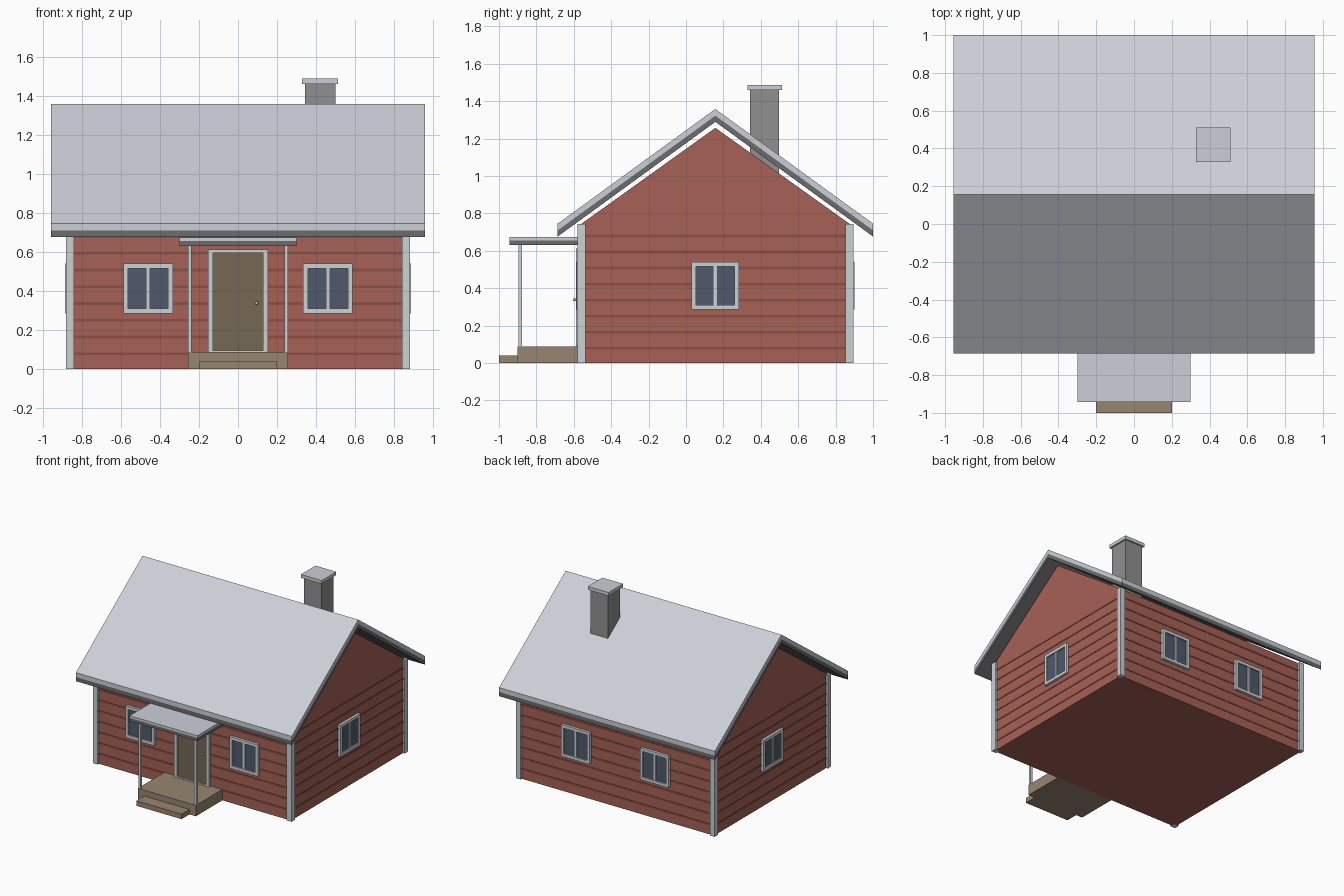
import bpy, bmesh

if "Cube" in bpy.data.objects:
    bpy.data.objects.remove(bpy.data.objects["Cube"])

def material(name, rgb):
    m = bpy.data.materials.new(name)
    m.diffuse_color = (*rgb, 1)
    m.use_nodes = True
    m.node_tree.nodes["Principled BSDF"].inputs["Base Color"].default_value = m.diffuse_color
    return m

RED = material("red_paint", (0.38, 0.12, 0.09))
DARK_RED = material("dark_red_paint", (0.26, 0.08, 0.06))
TRIM = material("trim_paint", (0.6, 0.64, 0.66))
ROOF = material("roof_metal", (0.6, 0.63, 0.68))
DARK = material("dark_grey", (0.15, 0.15, 0.15))
STONE = material("chimney_stone", (0.28, 0.28, 0.28))
GLASS = material("glass", (0.08, 0.1, 0.15))
WOOD = material("deck_wood", (0.31, 0.24, 0.16))
DOOR = material("door_wood", (0.18, 0.14, 0.09))

def finish(bm, name, mat):
    bmesh.ops.recalc_face_normals(bm, faces=bm.faces)
    me = bpy.data.meshes.new(name)
    bm.to_mesh(me)
    bm.free()
    ob = bpy.data.objects.new(name, me)
    me.materials.append(mat)
    bpy.context.collection.objects.link(ob)
    return ob

def box(name, x, y, z, mat):
    """Box from (min, max) ranges."""
    bm = bmesh.new()
    bmesh.ops.create_cube(bm, size=1)
    for v in bm.verts:
        v.co = [r[0] if c < 0 else r[1] for c, r in zip(v.co, (x, y, z))]
    return finish(bm, name, mat)

def extrude_x(name, profile, half, mat):
    """Extrude a (y, z) outline along x."""
    bm = bmesh.new()
    f = bm.faces.new([bm.verts.new((-half, y, z)) for y, z in profile])
    r = bmesh.ops.extrude_face_region(bm, geom=[f])
    for v in r["geom"]:
        if isinstance(v, bmesh.types.BMVert):
            v.co.x = half
    return finish(bm, name, mat)

WX, Y0, Y1, MID = 0.865, -0.565, 0.88, 0.157

# House body with gables
extrude_x("walls", [(Y0, 0), (Y1, 0), (Y1, 0.74), (MID, 1.257), (Y0, 0.74)], WX, RED)

# Roof: light covering above a dark underlayer
def chevron(top, bottom):
    e0, e1, drop = MID - 0.843, MID + 0.843, 0.613
    return [(e0, top - drop), (MID, top), (e1, top - drop),
            (e1, bottom - drop), (MID, bottom), (e0, bottom - drop)]

extrude_x("roof_covering", chevron(1.358, 1.322), 0.956, ROOF)
extrude_x("roof_underlayer", chevron(1.322, 1.289), 0.956, DARK)

# Siding grooves as thin dark strips on all four sides
for i in range(8):
    z = (0.072 + 0.0857 * i, 0.086 + 0.0857 * i)
    for s in (-1, 1):
        box("siding_strip_side", sorted((s * WX, s * (WX + 0.003))), (Y0, Y1), z, DARK_RED)
    box("siding_strip_front", (-WX, WX), (Y0 - 0.003, Y0), z, DARK_RED)
    box("siding_strip_back", (-WX, WX), (Y1, Y1 + 0.003), z, DARK_RED)

# Corner boards
for s in (-1, 1):
    for y in ((-0.58, -0.538), (0.852, 0.895)):
        box("corner_board", sorted((s * 0.838, s * 0.88)), y, (0, 0.743), TRIM)

# Windows: built facing -y at a local origin, then turned to their wall
def window(loc, angle):
    w, h, t = 0.127, 0.127, 0.024
    parts = [box("window_glass", (-w + 0.01, w - 0.01), (-0.01, 0), (-h + 0.01, h - 0.01), GLASS),
             box("window_mullion", (-0.01, 0.01), (-0.018, 0), (-h + t, h - t), TRIM)]
    for s in (-1, 1):
        parts.append(box("window_frame_side", sorted((s * (w - t), s * w)), (-0.021, 0), (-h, h), TRIM))
        parts.append(box("window_frame_rail", (-w + t, w - t), (-0.021, 0),
                         sorted((s * (h - t), s * h)), TRIM))
    for p in parts:
        p.location = loc
        p.rotation_euler.z = angle

PI = 3.14159265
for s in (-1, 1):
    window((s * 0.46, Y0, 0.413), 0)
    window((s * 0.35, Y1, 0.413), PI)
    window((s * WX, MID, 0.413), s * PI / 2)

# Door with frame and knob
box("door", (-0.128, 0.128), (Y0 - 0.014, Y0), (0.087, 0.597), DOOR)
for s in (-1, 1):
    box("door_frame_side", sorted((s * 0.127, s * 0.154)), (Y0 - 0.024, Y0), (0.087, 0.612), TRIM)
box("door_frame_top", (-0.127, 0.127), (Y0 - 0.024, Y0), (0.594, 0.612), TRIM)
box("door_threshold", (-0.127, 0.127), (Y0 - 0.024, Y0), (0.087, 0.097), TRIM)
bm = bmesh.new()
bmesh.ops.create_uvsphere(bm, u_segments=12, v_segments=8, radius=0.009)
for v in bm.verts:
    v.co.x += 0.095
    v.co.y += Y0 - 0.03
    v.co.z += 0.339
knob = finish(bm, "door_knob", TRIM)
for p in knob.data.polygons:
    p.use_smooth = True
box("door_knob_stem", (0.092, 0.098), (Y0 - 0.026, Y0 - 0.01), (0.336, 0.342), TRIM)

# Porch: deck, step, posts and flat canopy
box("porch_deck", (-0.257, 0.257), (-0.9, Y0), (0, 0.087), WOOD)
box("porch_step", (-0.2, 0.2), (-1.0, -0.9), (0, 0.04), WOOD)
for s in (-1, 1):
    box("porch_post", sorted((s * 0.238, s * 0.257)), (-0.895, -0.876), (0.087, 0.632), TRIM)
box("porch_roof_covering", (-0.3, 0.3), (-0.943, Y0), (0.655, 0.673), ROOF)
box("porch_roof_underlayer", (-0.3, 0.3), (-0.943, Y0), (0.63, 0.655), DARK)

# Chimney
box("chimney", (0.343, 0.498), (0.343, 0.498), (0.95, 1.46), STONE)
box("chimney_cap", (0.328, 0.512), (0.328, 0.512), (1.46, 1.487), ROOF)
